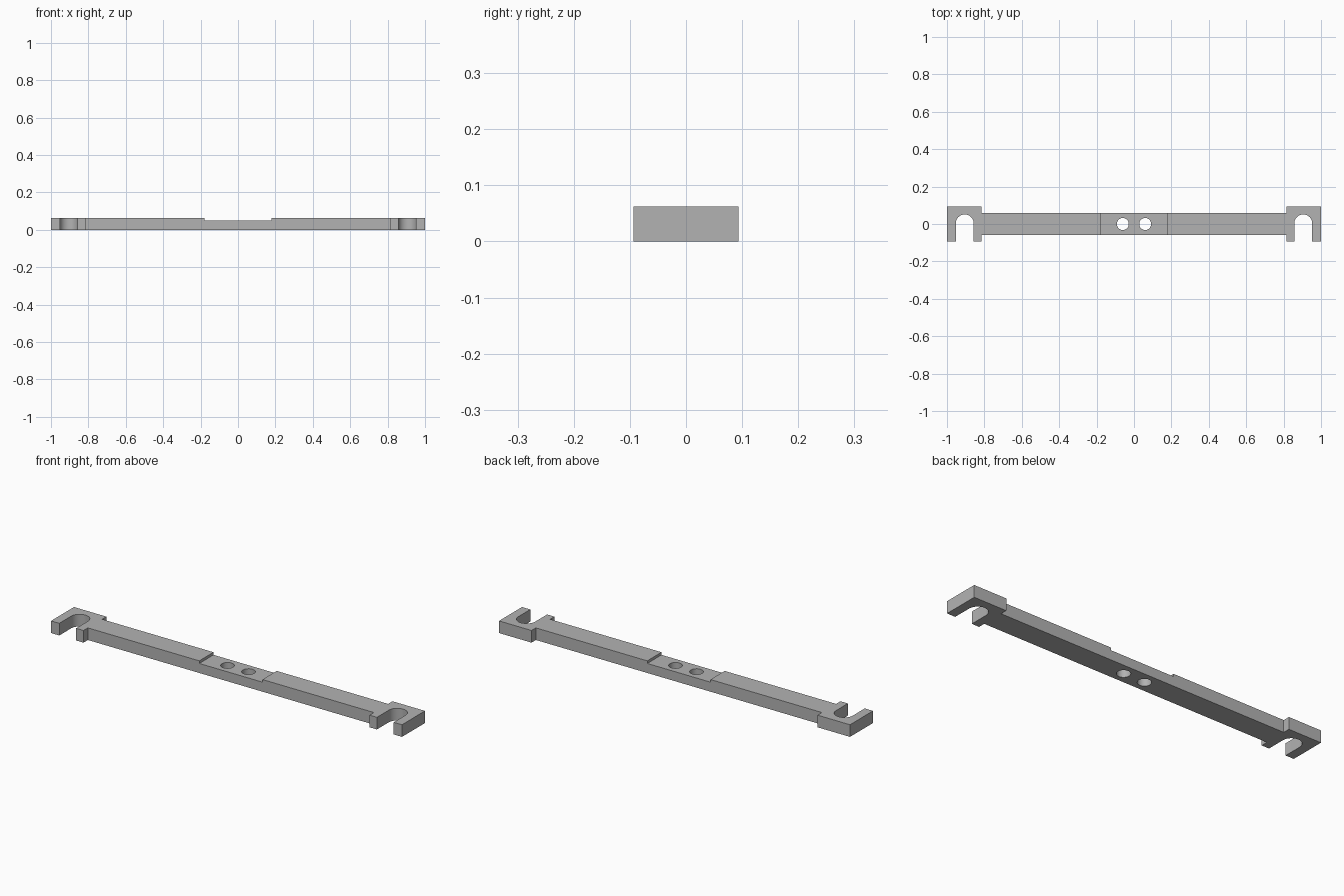
import bpy, bmesh, math

old = bpy.data.objects.get("Cube")
if old:
    bpy.data.objects.remove(old, do_unlink=True)

HEIGHT = 0.0625
BAR_Y = 0.058       # half depth of the bar
END_Y = 0.0935      # half depth of the end hooks
END_X = 0.815       # inner face of the end hooks
SLOT_X, SLOT_Y, SLOT_R = 0.905, 0.003, 0.048

grey = bpy.data.materials.new("plain grey")
grey.use_nodes = True
colour = (0.45, 0.45, 0.45, 1)
grey.diffuse_color = colour
grey.node_tree.nodes["Principled BSDF"].inputs["Base Color"].default_value = colour


def prism(name, outline, z0, z1):
    """Extrude a closed plan outline from z0 to z1."""
    bm = bmesh.new()
    face = bm.faces.new([bm.verts.new((x, y, z0)) for x, y in outline])
    top = bmesh.ops.extrude_face_region(bm, geom=[face])["geom"]
    verts = [v for v in top if isinstance(v, bmesh.types.BMVert)]
    bmesh.ops.translate(bm, verts=verts, vec=(0, 0, z1 - z0))
    bmesh.ops.recalc_face_normals(bm, faces=bm.faces[:])
    mesh = bpy.data.meshes.new(name)
    bm.to_mesh(mesh)
    bm.free()
    mesh.materials.append(grey)
    obj = bpy.data.objects.new(name, mesh)
    bpy.context.collection.objects.link(obj)
    return obj


def arc(cx, cy, r, a0, a1, steps):
    """Points along an arc, angles in degrees."""
    angles = [math.radians(a0 + (a1 - a0) * i / steps) for i in range(steps + 1)]
    return [(cx + r * math.cos(a), cy + r * math.sin(a)) for a in angles]


def cut(target, cutter):
    """Subtract the cutter for good, then discard it."""
    mod = target.modifiers.new("cut", "BOOLEAN")
    mod.operation = "DIFFERENCE"
    mod.solver = "EXACT"
    mod.object = cutter
    bpy.context.view_layer.objects.active = target
    bpy.ops.object.modifier_apply(modifier=mod.name)
    bpy.data.objects.remove(cutter, do_unlink=True)


# Bar with an open hook at each end: one half of the plan, then its mirror
half = [(END_X, -BAR_Y), (END_X, -END_Y), (SLOT_X - SLOT_R, -END_Y)]
half += arc(SLOT_X, SLOT_Y, SLOT_R, 180, 0, 24)
half += [(SLOT_X + SLOT_R, -END_Y), (1, -END_Y), (1, END_Y),
         (END_X, END_Y), (END_X, BAR_Y)]
bar = prism("mounting_bar", half + [(-x, y) for x, y in reversed(half)], 0, HEIGHT)

# Shallow recess across the middle
recess = [(-0.18, -0.1), (0.18, -0.1), (0.18, 0.1), (-0.18, 0.1)]
cut(bar, prism("recess_cutter", recess, 0.049, 0.1))

# Two round through holes
for side in (-1, 1):
    circle = arc(side * 0.06, 0, 0.032, 0, 360, 40)[:-1]
    cut(bar, prism("hole_cutter", circle, -0.05, 0.1))

# Smooth slot and hole walls, sharp edges elsewhere
bpy.ops.object.select_all(action="DESELECT")
bar.select_set(True)
bpy.context.view_layer.objects.active = bar
bpy.ops.object.shade_smooth_by_angle(angle=math.radians(30))
